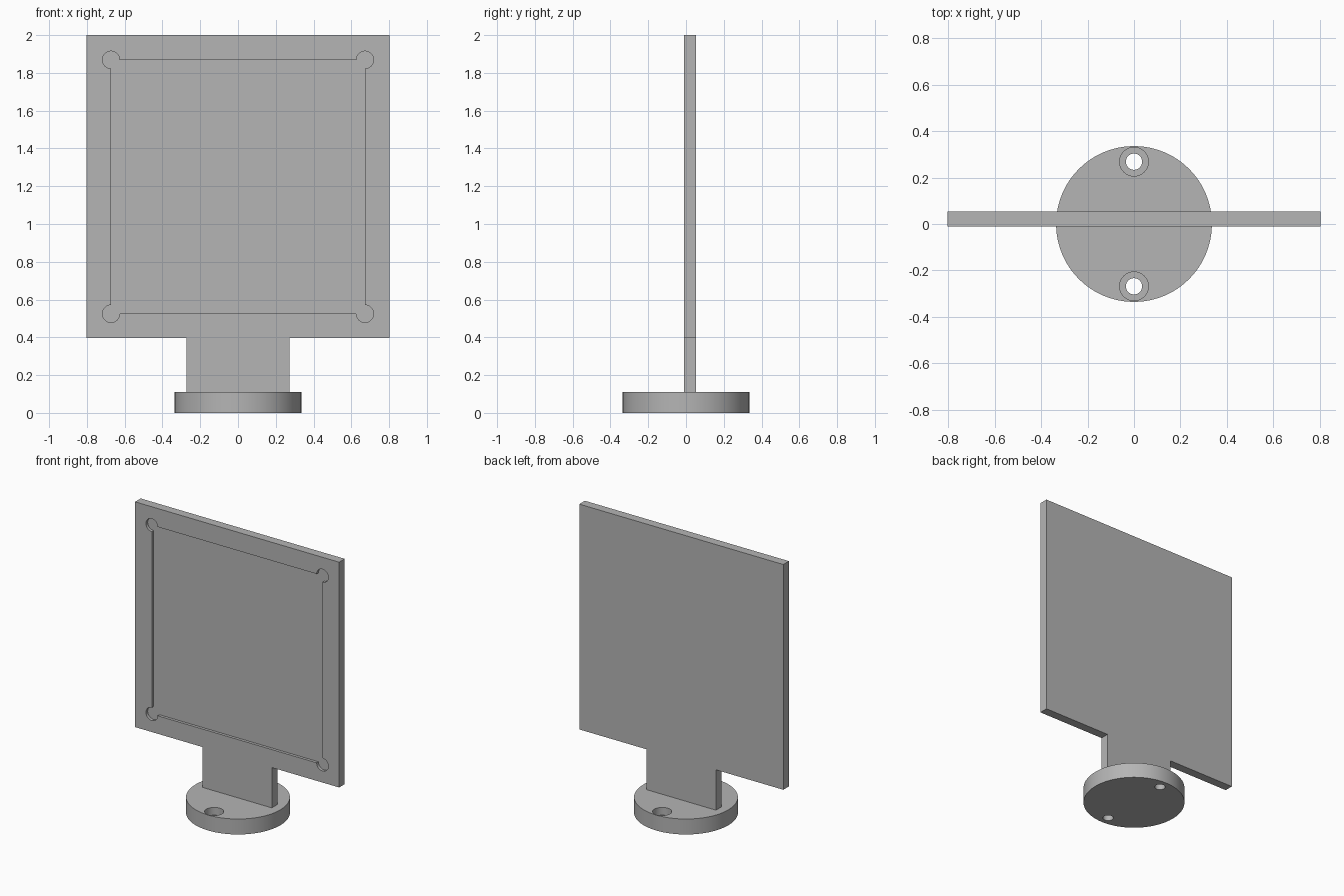
import bpy, bmesh, math
from mathutils import Vector

cube = bpy.data.objects.get("Cube")
if cube:
    bpy.data.objects.remove(cube, do_unlink=True)

grey = bpy.data.materials.new("plain grey")
grey.use_nodes = True
colour = (0.46, 0.46, 0.46, 1)
grey.diffuse_color = colour
grey.node_tree.nodes["Principled BSDF"].inputs["Base Color"].default_value = colour


def prism(name, points, offset):
    """Extrude a closed planar outline along an offset vector."""
    bm = bmesh.new()
    face = bm.faces.new([bm.verts.new(p) for p in points])
    result = bmesh.ops.extrude_face_region(bm, geom=[face], use_keep_orig=True)
    moved = [v for v in result["geom"] if isinstance(v, bmesh.types.BMVert)]
    bmesh.ops.translate(bm, verts=moved, vec=Vector(offset))
    bmesh.ops.recalc_face_normals(bm, faces=bm.faces)
    mesh = bpy.data.meshes.new(name)
    bm.to_mesh(mesh)
    bm.free()
    mesh.materials.append(grey)
    obj = bpy.data.objects.new(name, mesh)
    bpy.context.collection.objects.link(obj)
    return obj


def disc(name, radius, y, z0, z1, sides):
    ring = [(radius * math.cos(a), y + radius * math.sin(a), z0)
            for a in (2 * math.pi * i / sides for i in range(sides))]
    return prism(name, ring, (0, 0, z1 - z0))


def activate(obj):
    bpy.ops.object.select_all(action="DESELECT")
    obj.select_set(True)
    bpy.context.view_layer.objects.active = obj


def cut(target, cutter):
    cutter.hide_render = True
    mod = target.modifiers.new("cut", "BOOLEAN")
    mod.operation = "DIFFERENCE"
    mod.solver = "EXACT"
    mod.object = cutter
    activate(target)
    bpy.ops.object.modifier_apply(modifier=mod.name)
    bpy.data.objects.remove(cutter, do_unlink=True)


front, back = -0.01, 0.053
base_top = 0.11
half, bottom, neck = 0.803, 0.397, 0.273

# Upright panel and neck in one outline
right_side = [(neck, base_top - 0.01), (neck, bottom), (half, bottom), (half, 2)]
outline = right_side + [(-x, z) for x, z in reversed(right_side)]
panel = prism("panel", [(x, front, z) for x, z in outline], (0, back - front, 0))

# Shallow front recess with round corner reliefs
side, middle, relief, depth = 0.672, 1.197, 0.046, 0.02
recess = []
for corner in range(4):
    quarter = math.pi / 2 * corner
    cx = side * (1 if corner in (0, 3) else -1)
    cz = middle + side * (1 if corner in (0, 1) else -1)
    for i in range(25):
        a = quarter - math.pi / 2 + 1.5 * math.pi * i / 24
        recess.append((cx + relief * math.cos(a), front - 0.05,
                       cz + relief * math.sin(a)))
cut(panel, prism("recess_cutter", recess, (0, 0.05 + depth, 0)))

# Round base with two stepped screw holes
base = disc("base", 0.335, 0, 0, base_top, 96)
for y in (-0.268, 0.268):
    cut(base, disc("hole_cutter", 0.035, y, -0.05, base_top + 0.05, 32))
    cut(base, disc("counterbore_cutter", 0.062, y, 0.055, base_top + 0.05, 32))

for part in (panel, base):
    activate(part)
    bpy.ops.object.shade_smooth_by_angle(angle=math.radians(30))
